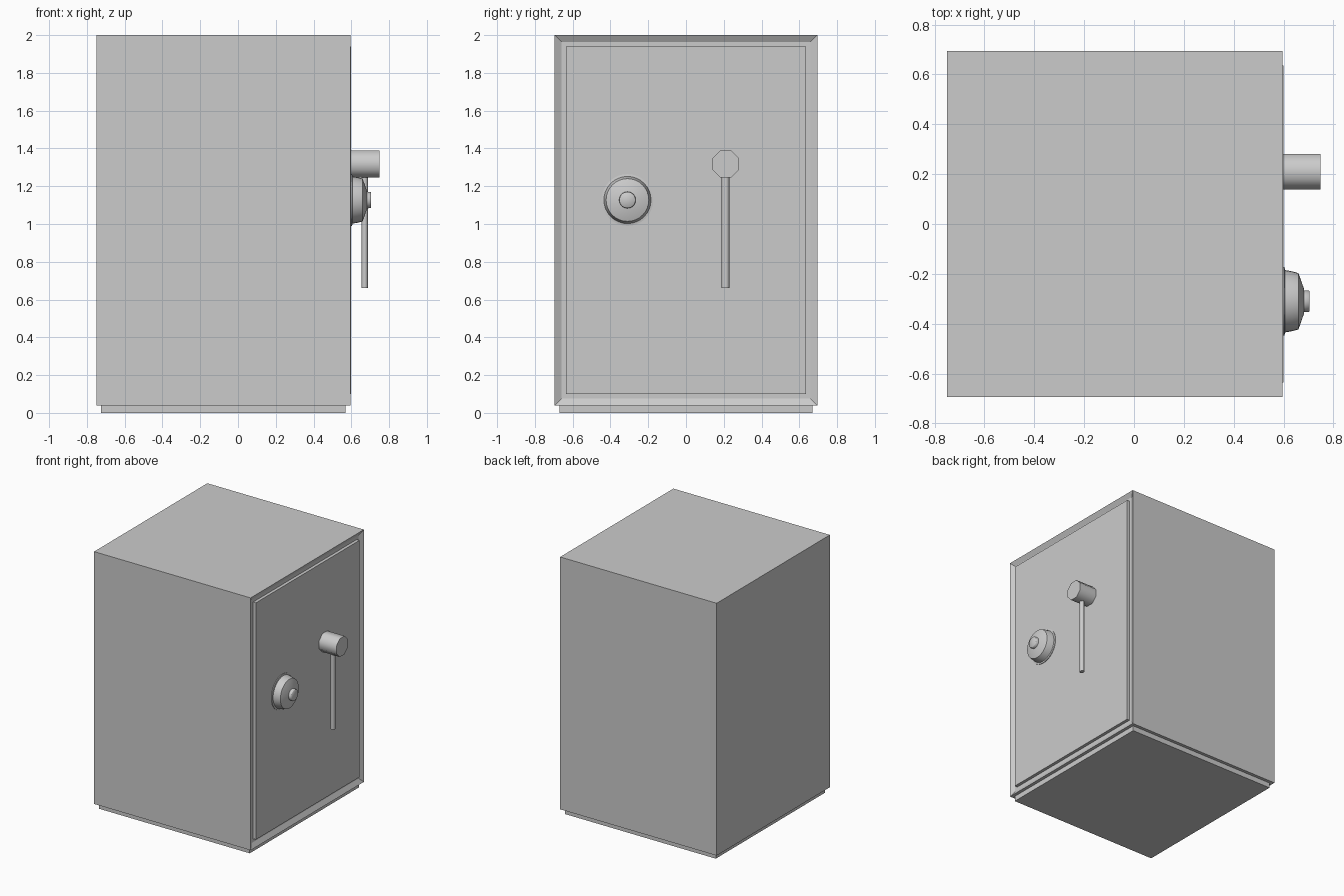
import bpy, bmesh, math
from mathutils import Matrix

if "Cube" in bpy.data.objects:
    bpy.data.objects.remove(bpy.data.objects["Cube"])


def finish(name, bm, smooth=False):
    bmesh.ops.recalc_face_normals(bm, faces=bm.faces)
    me = bpy.data.meshes.new(name)
    bm.to_mesh(me)
    bm.free()
    ob = bpy.data.objects.new(name, me)
    bpy.context.collection.objects.link(ob)
    if smooth:
        bpy.ops.object.select_all(action='DESELECT')
        ob.select_set(True)
        bpy.context.view_layer.objects.active = ob
        bpy.ops.object.shade_smooth_by_angle(angle=math.radians(50))
    return ob


def box_bm(x0, x1, y0, y1, z0, z1):
    bm = bmesh.new()
    bmesh.ops.create_cube(bm, size=1)
    for v in bm.verts:
        v.co = ((x0 + x1) / 2 + v.co.x * (x1 - x0),
                (y0 + y1) / 2 + v.co.y * (y1 - y0),
                (z0 + z1) / 2 + v.co.z * (z1 - z0))
    return bm


def lathe_x(name, profile, cy, cz, sides, phase=0.0):
    """Closed solid turned about an x-axis line; profile is (x, radius)."""
    bm = bmesh.new()
    rings = []
    for x, r in profile:
        angles = [2 * math.pi * i / sides + phase for i in range(sides)]
        rings.append([bm.verts.new((x, cy + r * math.cos(a), cz + r * math.sin(a)))
                      for a in angles])
    for a, b in zip(rings, rings[1:]):
        for i in range(sides):
            j = (i + 1) % sides
            bm.faces.new((a[i], a[j], b[j], b[i]))
    bm.faces.new(rings[0])
    bm.faces.new(rings[-1])
    return finish(name, bm, True)


# Plinth and cabinet
finish("plinth", box_bm(-0.725, 0.57, -0.67, 0.67, 0, 0.05))
bm = box_bm(-0.75, 0.595, -0.695, 0.695, 0.04, 2.0)

# Shallow door recess in the +x side
front = max(bm.faces, key=lambda f: f.calc_center_median().x)
bmesh.ops.inset_region(bm, faces=[front], thickness=0.05)
for v in front.verts:
    v.co.x -= 0.02
finish("cabinet", bm)

# Door, leaving a thin groove around it
finish("door", box_bm(0.57, 0.599, -0.635, 0.635, 0.101, 1.94))

# Combination dial
lathe_x("dial", [(0.59, 0.137), (0.604, 0.137), (0.606, 0.125), (0.635, 0.12),
                 (0.66, 0.113), (0.682, 0.05), (0.682, 0.044), (0.702, 0.043),
                 (0.705, 0.040)], -0.31, 1.127, 32)

# Handle hub
lathe_x("handle_hub", [(0.59, 0.077), (0.748, 0.077)], 0.21, 1.318, 8, math.pi / 8)

# Handle lever
bm = bmesh.new()
bmesh.ops.create_cone(bm, cap_ends=True, segments=12, radius1=1, radius2=1, depth=1,
                      matrix=Matrix.Translation((0.671, 0.209, 0.97))
                      @ Matrix.Diagonal((0.017, 0.02, 0.62, 1)))
finish("handle_lever", bm, True)
